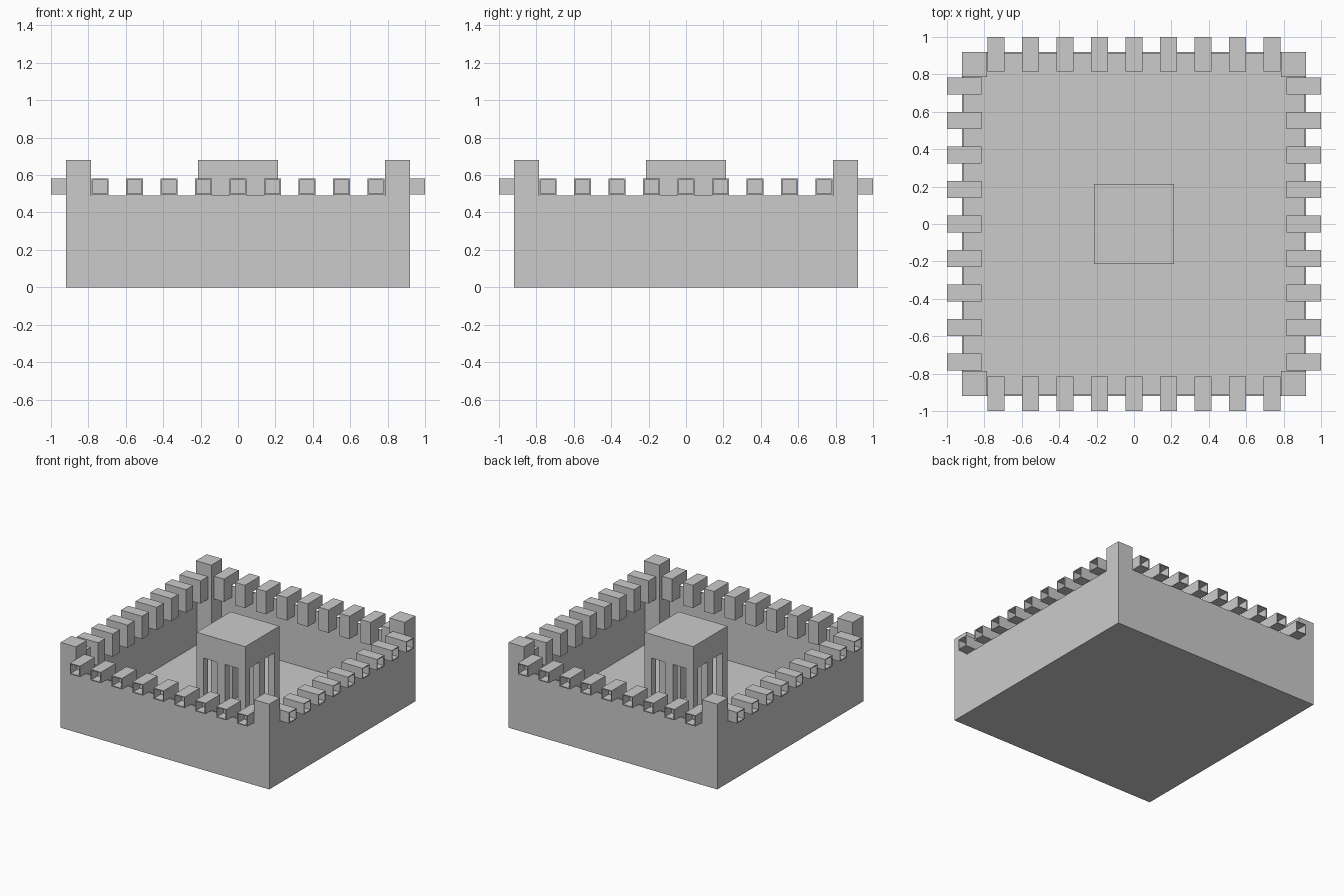
import bpy, bmesh, math
from mathutils import Matrix, Vector

if "Cube" in bpy.data.objects:
    bpy.data.objects.remove(bpy.data.objects["Cube"])

HALF = 0.92      # outer half width of the court
WALL_TOP = 0.49
POST_TOP = 0.68


def finish(bm, name):
    bmesh.ops.recalc_face_normals(bm, faces=bm.faces[:])
    mesh = bpy.data.meshes.new(name)
    bm.to_mesh(mesh)
    bm.free()
    obj = bpy.data.objects.new(name, mesh)
    bpy.context.collection.objects.link(obj)
    return obj


def box(name, x0, x1, y0, y1, z0, z1):
    bm = bmesh.new()
    bmesh.ops.create_cube(bm, size=1)
    for v in bm.verts:
        v.co = ((x0 + x1) / 2 + v.co.x * (x1 - x0),
                (y0 + y1) / 2 + v.co.y * (y1 - y0),
                (z0 + z1) / 2 + v.co.z * (z1 - z0))
    return finish(bm, name)


def spout_mesh():
    # L-shaped block: tall inside the wall, hollow square spout outside (-y)
    profile = [(-0.815, 0.40), (-0.915, 0.40), (-0.915, 0.495),
               (-1.0, 0.495), (-1.0, 0.582), (-0.815, 0.582)]
    bm = bmesh.new()
    face = bm.faces.new([bm.verts.new((-0.045, y, z)) for y, z in profile])
    ext = bmesh.ops.extrude_face_region(bm, geom=[face])
    moved = [g for g in ext["geom"] if isinstance(g, bmesh.types.BMVert)]
    bmesh.ops.translate(bm, vec=(0.09, 0, 0), verts=moved)
    bmesh.ops.recalc_face_normals(bm, faces=bm.faces[:])
    # square mouth
    mouth = min(bm.faces, key=lambda f: f.calc_center_median().y)
    bmesh.ops.inset_individual(bm, faces=[mouth], thickness=0.01)
    hole = bmesh.ops.extrude_discrete_faces(bm, faces=[mouth])["faces"][0]
    bmesh.ops.translate(bm, vec=(0, 0.08, 0), verts=hole.verts[:])
    mesh = bpy.data.meshes.new("spout")
    bm.to_mesh(mesh)
    bm.free()
    return mesh


# floor
box("floor", -HALF, HALF, -HALF, HALF, 0, 0.012)

# four thin walls, each with nine spouts
spout = spout_mesh()
for side in range(4):
    turn = Matrix.Rotation(side * math.pi / 2, 4, 'Z')
    wall = box(f"wall_{side}", -HALF, HALF, -HALF, -HALF + 0.008, 0, WALL_TOP)
    wall.data.transform(turn)
    for i in range(9):
        obj = bpy.data.objects.new(f"spout_{side}_{i}", spout)
        obj.matrix_world = turn @ Matrix.Translation(Vector(((i - 4) * 0.1845, 0, 0)))
        bpy.context.collection.objects.link(obj)

# corner posts
for sx in (-1, 1):
    for sy in (-1, 1):
        x0, x1 = sorted((sx * 0.785, sx * HALF))
        y0, y1 = sorted((sy * 0.785, sy * HALF))
        box("corner_post", x0, x1, y0, y1, 0, POST_TOP)

# central pavilion: solid roof on eight piers
box("pavilion_roof", -0.215, 0.215, -0.215, 0.215, 0.49, POST_TOP)
spans = [(-0.215, -0.155), (-0.035, 0.035), (0.155, 0.215)]
for i, (x0, x1) in enumerate(spans):
    for j, (y0, y1) in enumerate(spans):
        if (i, j) != (1, 1):
            box(f"pavilion_pier_{i}{j}", x0, x1, y0, y1, 0.012, 0.49)
